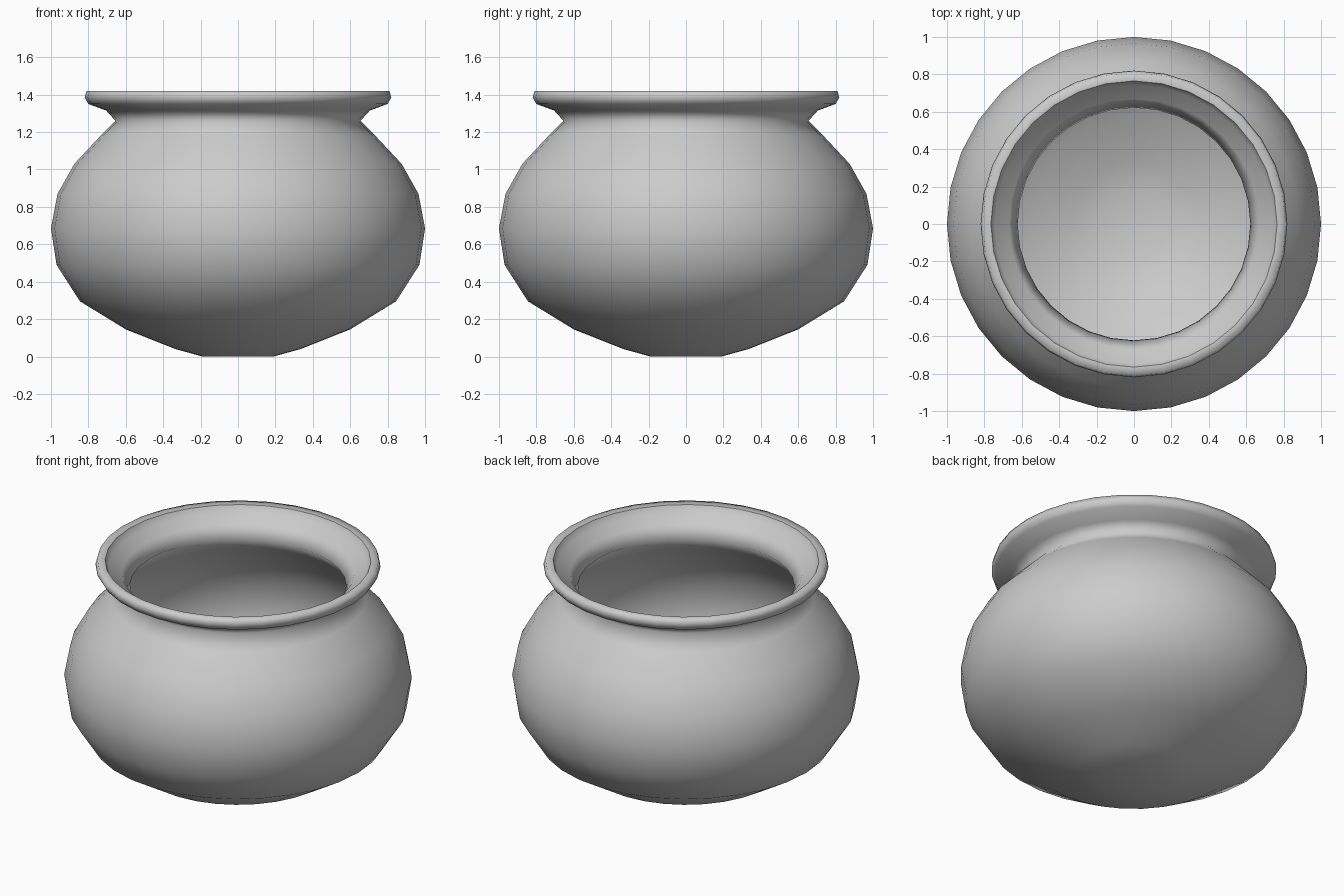
import bpy, bmesh
from math import sin, cos, tau

if "Cube" in bpy.data.objects:
    bpy.data.objects.remove(bpy.data.objects["Cube"])

SIDES = 32

# Outer wall, base to rim (radius, height)
outer = [(0.19, 0), (0.335, 0.04), (0.60, 0.145), (0.845, 0.295), (0.97, 0.49),
         (1.0, 0.685), (0.965, 0.87), (0.875, 1.03), (0.735, 1.18), (0.655, 1.26),
         (0.705, 1.315), (0.80, 1.35), (0.82, 1.385), (0.81, 1.42)]
# Inner wall, rim to floor
inner = [(0.765, 1.415), (0.745, 1.375), (0.67, 1.335), (0.622, 1.26), (0.71, 1.16),
         (0.845, 1.015), (0.93, 0.865), (0.965, 0.685), (0.935, 0.505),
         (0.82, 0.325), (0.585, 0.18), (0.325, 0.075), (0.18, 0.035)]
profile = outer + inner

# Revolve the profile into a closed-bottom pot
bm = bmesh.new()
rings = [[bm.verts.new((r * cos(tau * i / SIDES), r * sin(tau * i / SIDES), z))
          for i in range(SIDES)] for r, z in profile]
for low, high in zip(rings, rings[1:]):
    for i in range(SIDES):
        j = (i + 1) % SIDES
        bm.faces.new((low[i], low[j], high[j], high[i]))

# Underside and inside floor
bm.faces.new(rings[0][::-1])
bm.faces.new(rings[-1])

# Crisp inner lip edge, everything else smooth
for f in bm.faces:
    f.smooth = True
lip = rings[len(outer)]
for i in range(SIDES):
    bm.edges.get((lip[i], lip[(i + 1) % SIDES])).smooth = False

mesh = bpy.data.meshes.new("pot")
bm.to_mesh(mesh)
bm.free()
pot = bpy.data.objects.new("pot", mesh)
bpy.context.collection.objects.link(pot)
